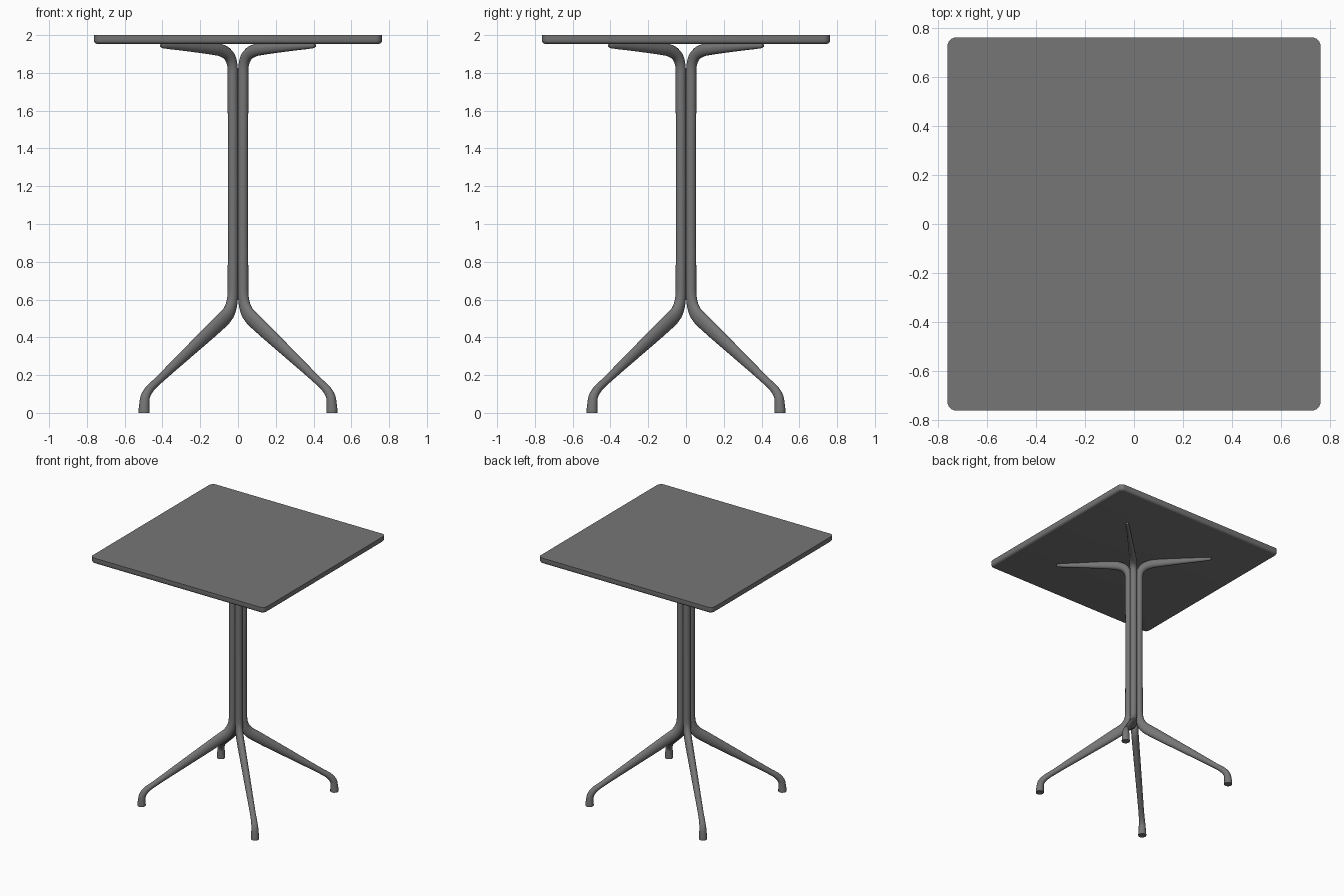
import bpy, bmesh, math
from mathutils import Vector

if "Cube" in bpy.data.objects:
    bpy.data.objects.remove(bpy.data.objects["Cube"], do_unlink=True)

grey = bpy.data.materials.new("mid_grey")
grey.use_nodes = True
grey.diffuse_color = (0.18, 0.18, 0.18, 1)
grey.node_tree.nodes["Principled BSDF"].inputs["Base Color"].default_value = (0.18, 0.18, 0.18, 1)


def finish(bm, name, angle=40):
    bmesh.ops.recalc_face_normals(bm, faces=bm.faces)
    mesh = bpy.data.meshes.new(name)
    bm.to_mesh(mesh)
    bm.free()
    mesh.materials.append(grey)
    obj = bpy.data.objects.new(name, mesh)
    bpy.context.collection.objects.link(obj)
    bpy.ops.object.select_all(action="DESELECT")
    obj.select_set(True)
    bpy.context.view_layer.objects.active = obj
    bpy.ops.object.shade_smooth_by_angle(angle=math.radians(angle))
    return obj


# Tabletop: square slab, rounded corners, softened lower edge
HALF, TOP, UNDER = 0.763, 2.0, 1.953
bm = bmesh.new()
bmesh.ops.create_cube(bm, size=1)
for v in bm.verts:
    v.co = (v.co.x * 2 * HALF, v.co.y * 2 * HALF, TOP if v.co.z > 0 else UNDER)
upright = [e for e in bm.edges if abs(e.verts[0].co.z - e.verts[1].co.z) > 0.01]
bmesh.ops.bevel(bm, geom=upright, offset=0.036, segments=6, profile=0.5, affect="EDGES")
rim = [e for e in bm.edges if all(v.co.z < UNDER + 0.001 for v in e.verts)]
bmesh.ops.bevel(bm, geom=rim, offset=0.02, segments=4, profile=0.5, affect="EDGES")
finish(bm, "tabletop")

# Limb path, arm tip to foot: sideways offset, height, half width, half depth
PATH = [
    (0.408, 1.944, 0.008, 0.008), (0.395, 1.943, 0.012, 0.013),
    (0.28, 1.937, 0.016, 0.021), (0.13, 1.926, 0.024, 0.031),
    (0.08, 1.916, 0.027, 0.033), (0.046, 1.888, 0.0275, 0.031),
    (0.03, 1.84, 0.0275, 0.0275), (0.0275, 1.77, 0.0275, 0.0275),
    (0.0275, 0.66, 0.0275, 0.0275), (0.032, 0.585, 0.0275, 0.031),
    (0.053, 0.525, 0.0275, 0.039), (0.1, 0.475, 0.027, 0.041),
    (0.27, 0.315, 0.024, 0.031), (0.43, 0.164, 0.021, 0.021),
    (0.468, 0.126, 0.022, 0.023), (0.491, 0.085, 0.025, 0.025),
    (0.496, 0.04, 0.028, 0.028), (0.497, 0.012, 0.03, 0.03),
]
SIDES, STEPS = 20, 4


def smooth_path(points):
    """Hermite curve through the points, with tangents scaled to each span."""
    pts = [Vector(p) for p in points]
    last = len(pts) - 1
    dirs = []
    for i in range(last + 1):
        a, b = pts[max(i - 1, 0)], pts[min(i + 1, last)]
        dirs.append((b - a) / (b - a).length)
    out = []
    for i in range(last):
        p, q = pts[i], pts[i + 1]
        span = (q - p).length
        for k in range(STEPS):
            t = k / STEPS
            s = t * t * (3 - 2 * t)
            out.append(p * (1 - s) + q * s + dirs[i] * span * t * (1 - t) ** 2
                       - dirs[i + 1] * span * t * t * (1 - t))
    return out + [pts[-1]]


def limb(name, angle):
    radial = Vector((math.cos(angle), math.sin(angle), 0))
    side = Vector((-radial.y, radial.x, 0))
    up = Vector((0, 0, 1))
    path = smooth_path(PATH)
    centres = [radial * p[0] * math.sqrt(2) + up * p[1] for p in path]
    # Square the foot off level with the floor
    path.append(path[-1].copy())
    centres.append(Vector((centres[-1].x, centres[-1].y, 0)))
    bm = bmesh.new()
    rings = []
    for i, (c, p) in enumerate(zip(centres, path)):
        tangent = centres[min(i + 1, len(centres) - 1)] - centres[max(i - 1, 0)]
        if i >= len(centres) - 2:
            tangent = -up
        normal = side.cross(tangent.normalized())
        ring = []
        for k in range(SIDES):
            a = 2 * math.pi * k / SIDES
            ring.append(bm.verts.new(c + side * p[2] * math.cos(a) + normal * p[3] * math.sin(a)))
        rings.append(ring)
    for r, s in zip(rings, rings[1:]):
        for k in range(SIDES):
            n = (k + 1) % SIDES
            bm.faces.new((r[k], r[n], s[n], s[k]))
    bm.faces.new(rings[0])
    bm.faces.new(rings[-1])
    finish(bm, name)


# Four limbs, each an upper arm, a column tube and a splayed leg
for i, name in enumerate(("back_left", "back_right", "front_right", "front_left")):
    limb(name + "_limb", math.radians(45 + 90 * i))
